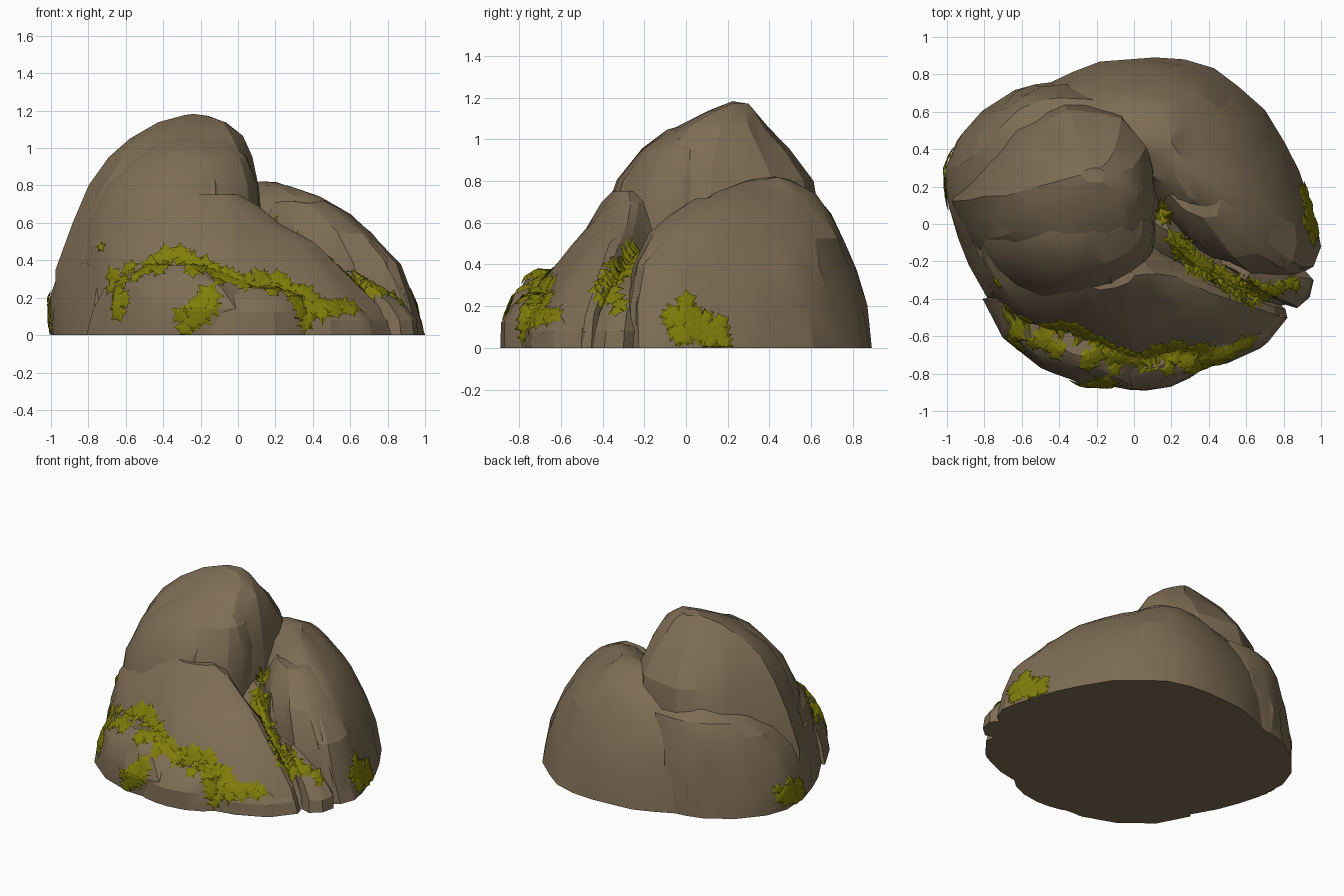
import bpy, bmesh, math, random
from mathutils import Vector, noise
from mathutils.bvhtree import BVHTree

random.seed(4)
if "Cube" in bpy.data.objects:
    bpy.data.objects.remove(bpy.data.objects["Cube"], do_unlink=True)


def material(name, rgb):
    mat = bpy.data.materials.new(name)
    mat.use_nodes = True
    mat.diffuse_color = (*rgb, 1)
    mat.node_tree.nodes["Principled BSDF"].inputs["Base Color"].default_value = (*rgb, 1)
    return mat


STONE = material("brown stone", (0.208, 0.152, 0.09))
MOSS = material("olive moss", (0.215, 0.205, 0.003))
SEGMENTS = 36
all_verts, all_faces = [], []


def add_object(name, bm, mat):
    mesh = bpy.data.meshes.new(name)
    bm.to_mesh(mesh)
    bm.free()
    mesh.materials.append(mat)
    obj = bpy.data.objects.new(name, mesh)
    bpy.context.collection.objects.link(obj)
    return obj


def sample_outline(points):
    """Even points around a closed outline, scaled to a unit box."""
    if not points:
        steps = [2 * math.pi * i / SEGMENTS for i in range(SEGMENTS)]
        return [((1 + math.cos(a)) / 2, (1 + math.sin(a)) / 2) for a in steps]
    pts = [Vector(p) for p in points]
    n = len(pts)
    out = []
    for i in range(SEGMENTS):
        k, f = divmod(i * n / SEGMENTS, 1)
        k = int(k)
        out.append(pts[k].lerp(pts[(k + 1) % n], f))
    xs, ys = [p.x for p in out], [p.y for p in out]
    return [((p.x - min(xs)) / (max(xs) - min(xs)),
             (p.y - min(ys)) / (max(ys) - min(ys))) for p in out]


def boulder(name, levels, outline=None, rough=0.024):
    """Stack outline rings; each level is (z, x min, x max, y min, y max)."""
    unit = sample_outline(outline)
    bm = bmesh.new()
    rings = []
    for z, x0, x1, y0, y1 in levels:
        rings.append([bm.verts.new((x0 + u * (x1 - x0), y0 + v * (y1 - y0), z)) for u, v in unit])
    for low, high in zip(rings, rings[1:]):
        for i in range(SEGMENTS):
            j = (i + 1) % SEGMENTS
            bm.faces.new((low[i], low[j], high[j], high[i]))
    bm.faces.new(rings[0][::-1])
    bmesh.ops.poke(bm, faces=[bm.faces.new(rings[-1])])
    bmesh.ops.recalc_face_normals(bm, faces=bm.faces)
    # Weathered surface: broad lumps plus fine chips, keeping the base flat
    bm.normal_update()
    for v in bm.verts:
        if v.co.z > 0.001:
            lump = noise.noise(v.co * 3.1) + 0.7 * noise.noise(v.co * 9)
            v.co += v.normal * lump * rough
            v.co.z = max(v.co.z, 0.01)
    bmesh.ops.triangulate(bm, faces=bm.faces)
    obj = add_object(name, bm, STONE)
    # Irregular facets
    mod = obj.modifiers.new("facets", "DECIMATE")
    mod.ratio = 0.5
    bpy.context.view_layer.update()
    graph = bpy.context.evaluated_depsgraph_get()
    mesh = bpy.data.meshes.new_from_object(obj.evaluated_get(graph))
    obj.modifiers.clear()
    obj.data = mesh
    for v in mesh.vertices:
        if v.co.z < 0.008:
            v.co.z = 0
    bpy.ops.object.select_all(action="DESELECT")
    obj.select_set(True)
    bpy.context.view_layer.objects.active = obj
    bpy.ops.object.shade_smooth_by_angle(angle=math.radians(20))
    base = len(all_verts)
    all_verts.extend(v.co.copy() for v in mesh.vertices)
    all_faces.extend([base + i for i in p.vertices] for p in mesh.polygons)


# Tall boulder and its front bulge
boulder("tall_boulder", [
    (0, -.98, .16, -.4, .66), (.35, -.96, .15, -.4, .66), (.6, -.88, .14, -.37, .64),
    (.8, -.79, .11, -.3, .61), (.95, -.7, .07, -.19, .5), (1.06, -.6, .02, -.04, .41),
    (1.14, -.43, -.06, .1, .35), (1.19, -.29, -.15, .22, .31)],
    [(-.98, .12), (-.85, -.17), (-.55, -.38), (-.15, -.4), (.1, -.2), (.16, .1),
     (.12, .4), (-.08, .62), (-.4, .66), (-.75, .5)])
boulder("tall_boulder_front", [
    (.3, -.84, .12, -.42, .3), (.6, -.8, .12, -.4, .3), (.8, -.7, .1, -.32, .25),
    (.95, -.57, .05, -.22, .2), (1.04, -.44, -.05, -.09, .13), (1.07, -.34, -.15, 0, .08)],
    rough=.018)
# Left shelf under the tall boulder
boulder("left_shelf", [
    (0, -1, .2, -.42, .77), (.2, -.99, .2, -.4, .76), (.38, -.94, .15, -.34, .73),
    (.52, -.86, .1, -.15, .71), (.62, -.75, 0, .1, .68), (.68, -.58, -.2, .3, .58)],
    [(-1, .3), (-.99, .1), (-.95, -.05), (-.87, -.25), (-.78, -.4), (-.3, -.42), (.1, -.2),
     (.2, .25), (-.05, .7), (-.35, .77), (-.62, .73), (-.82, .6), (-.95, .45)])
# Broad back and right boulder with a lower front lobe
boulder("back_boulder", [
    (0, -.6, 1, -.28, .89), (.2, -.6, .95, -.28, .86), (.38, -.57, .88, -.24, .81),
    (.52, -.5, .76, -.15, .76), (.64, -.38, .6, 0, .7), (.74, -.2, .43, .13, .62),
    (.8, 0, .3, .27, .51), (.82, .12, .24, .36, .44)],
    [(-.6, .68), (-.22, .86), (.2, .89), (.45, .82), (.7, .6), (.87, .3), (1, -.1),
     (.94, -.25), (.75, -.28), (.45, -.2), (.15, .05), (-.2, .25), (-.5, .4)])
boulder("right_lobe", [
    (0, .14, .98, -.29, .42), (.2, .15, .94, -.29, .41), (.4, .15, .84, -.25, .38),
    (.55, .15, .72, -.18, .36), (.65, .16, .58, -.07, .34), (.71, .19, .46, .03, .3)],
    [(.14, .05), (.4, -.17), (.7, -.29), (.93, -.26), (.98, -.08), (.9, .2), (.7, .4), (.3, .42)],
    rough=.016)
# Front slab leaning on the tall boulder
boulder("front_slab", [
    (0, -.93, .82, -.78, .15), (.15, -.91, .76, -.76, .15), (.33, -.88, .58, -.68, .15),
    (.48, -.85, .4, -.57, .12), (.6, -.77, .24, -.46, .08), (.69, -.62, .12, -.4, 0),
    (.745, -.4, 0, -.35, -.12)],
    [(-.93, -.08), (-.8, -.38), (-.6, -.58), (-.3, -.7), (.05, -.78), (.4, -.72), (.7, -.62),
     (.82, -.48), (.7, -.38), (.4, -.22), (.1, .1), (-.4, .15), (-.8, .1)])
# Stone wedged in the gap beside the slab
boulder("gap_stone", [
    (0, .1, .84, -.44, .05), (.2, .1, .72, -.41, .05), (.32, .1, .53, -.34, .05),
    (.42, .1, .38, -.24, .06), (.51, .1, .25, -.13, .1), (.56, .1, .18, -.03, .12)],
    [(0, 1), (0, .3), (.45, .12), (.9, 0), (1, .05), (.9, .4), (.5, 1)], rough=.012)
# Low stones along the front
boulder("front_left_stone", [
    (0, -.81, .2, -.86, -.36), (.14, -.79, .17, -.86, -.36), (.26, -.71, .06, -.82, -.38),
    (.33, -.6, -.1, -.76, -.43), (.37, -.48, -.2, -.7, -.47)],
    [(-.81, -.4), (-.7, -.61), (-.5, -.77), (-.27, -.85), (0, -.86), (.2, -.75),
     (.1, -.45), (-.3, -.38), (-.6, -.36)])
boulder("front_middle_stone", [
    (0, -.32, .4, -.89, -.45), (.12, -.28, .38, -.88, -.45), (.2, -.2, .34, -.83, -.5),
    (.25, -.08, .22, -.77, -.58)], rough=.016)
boulder("front_right_stone", [
    (0, .1, .82, -.78, -.38), (.08, .12, .8, -.77, -.38), (.16, .2, .7, -.72, -.4),
    (.2, .3, .57, -.66, -.46)],
    [(.82, -.5), (.74, -.4), (.5, -.38), (.15, -.45), (.1, -.7), (.3, -.78), (.5, -.74),
     (.7, -.65)], rough=.016)
boulder("wedge_stone", [
    (0, .5, .96, -.45, -.2), (.08, .5, .95, -.44, -.2), (.17, .5, .88, -.41, -.2),
    (.27, .48, .74, -.36, -.15), (.34, .45, .63, -.3, -.12)],
    [(.97, -.3), (.9, -.23), (.7, -.2), (.5, -.22), (.52, -.33), (.75, -.38), (.81, -.43),
     (.88, -.45), (.95, -.39)], rough=.012)

rocks = BVHTree.FromPolygons(all_verts, all_faces)


def moss_leaf(bm, hit, normal, size):
    """Ragged leaf clump draped over the stone around one point."""
    side = normal.orthogonal().normalized()
    up = normal.cross(side)
    turn = random.uniform(0, math.tau)
    tips = 5

    def drape(angle, radius, lift):
        p = hit + (side * math.cos(angle) + up * math.sin(angle)) * radius
        loc = rocks.ray_cast(p + normal * .09, -normal, .16)[0]
        if loc is None:
            loc = rocks.find_nearest(p)[0]
        loc = loc + normal * lift
        loc.z = max(loc.z, .004)
        return bm.verts.new(loc)

    centre = drape(0, 0, .016)
    inner, outer = [], []
    for i in range(tips * 2):
        a = turn + math.pi * i / tips
        inner.append(drape(a, size * .5, .014))
        reach = random.uniform(.95, 1.3) if i % 2 else random.uniform(.55, .7)
        outer.append(drape(a, size * reach, .008))
    for i in range(tips * 2):
        j = (i + 1) % (tips * 2)
        bm.faces.new((centre, inner[i], inner[j]))
        bm.faces.new((inner[i], outer[i], outer[j], inner[j]))


def moss(name, path, to_point, direction, spread, count, size=.055):
    """Scatter leaves along a path projected onto the stones."""
    bm = bmesh.new()
    direction = Vector(direction).normalized()
    pts = [Vector(p) for p in path]
    for i in range(count):
        k, f = divmod(i / count * (len(pts) - 1), 1)
        p = pts[int(k)].lerp(pts[int(k) + 1], f)
        p = p + Vector((random.uniform(-1, 1), random.uniform(-1, 1))) * spread
        hit, normal, _, _ = rocks.ray_cast(to_point(*p), direction)
        if hit is not None:
            facing = (normal - direction).normalized()
            moss_leaf(bm, hit, facing, size * random.uniform(.75, 1.15))
    add_object(name, bm, MOSS)


def front(x, z):
    return Vector((x, -3, max(z, .02)))


def above(x, y):
    return Vector((x, y, 3))


# Moss in the groove of the front slab, with hanging tufts
moss("front_moss", [(-.66, .28), (-.5, .35), (-.35, .42), (-.2, .36), (0, .29), (.2, .27),
     (.33, .2), (.45, .15), (.6, .12)], front, (0, 1, 0), .036, 95, .052)
moss("front_moss_left_tuft", [(-.63, .22), (-.62, .11)], front, (0, 1, 0), .025, 8, .05)
moss("front_moss_middle_tuft", [(-.14, .2), (-.2, .11), (-.3, .07)], front, (0, 1, 0), .04, 20)
moss("front_moss_right_tuft", [(.34, .18), (.36, .06)], front, (0, 1, 0), .025, 9, .05)
moss("front_moss_sprig", [(-.73, .47), (-.73, .47)], front, (0, 1, 0), 0, 1, .03)
# Moss in the gap beside the right boulder
moss("gap_moss", [(.22, -.1), (.34, -.21), (.5, -.32), (.7, -.38)], above, (0, 0, -1), .032, 52)
moss("gap_moss_top", [(.14, .09), (.17, .02)], above, (0, 0, -1), .015, 6, .045)
moss("gap_moss_end", [(.7, -.37), (.88, -.31)], above, (0, 0, -1), .02, 6, .045)
# Patches low on both sides
moss("right_side_moss", [(-.05, .19), (0, .1), (.06, .12), (.12, .08), (.16, .05)],
     lambda y, z: Vector((3, y, max(z, .02))), (-1, 0, 0), .055, 60, .05)
moss("left_side_moss", [(.14, .06), (.25, .12), (.35, .15)],
     lambda y, z: Vector((-3, y, max(z, .02))), (1, 0, 0), .055, 40, .05)
